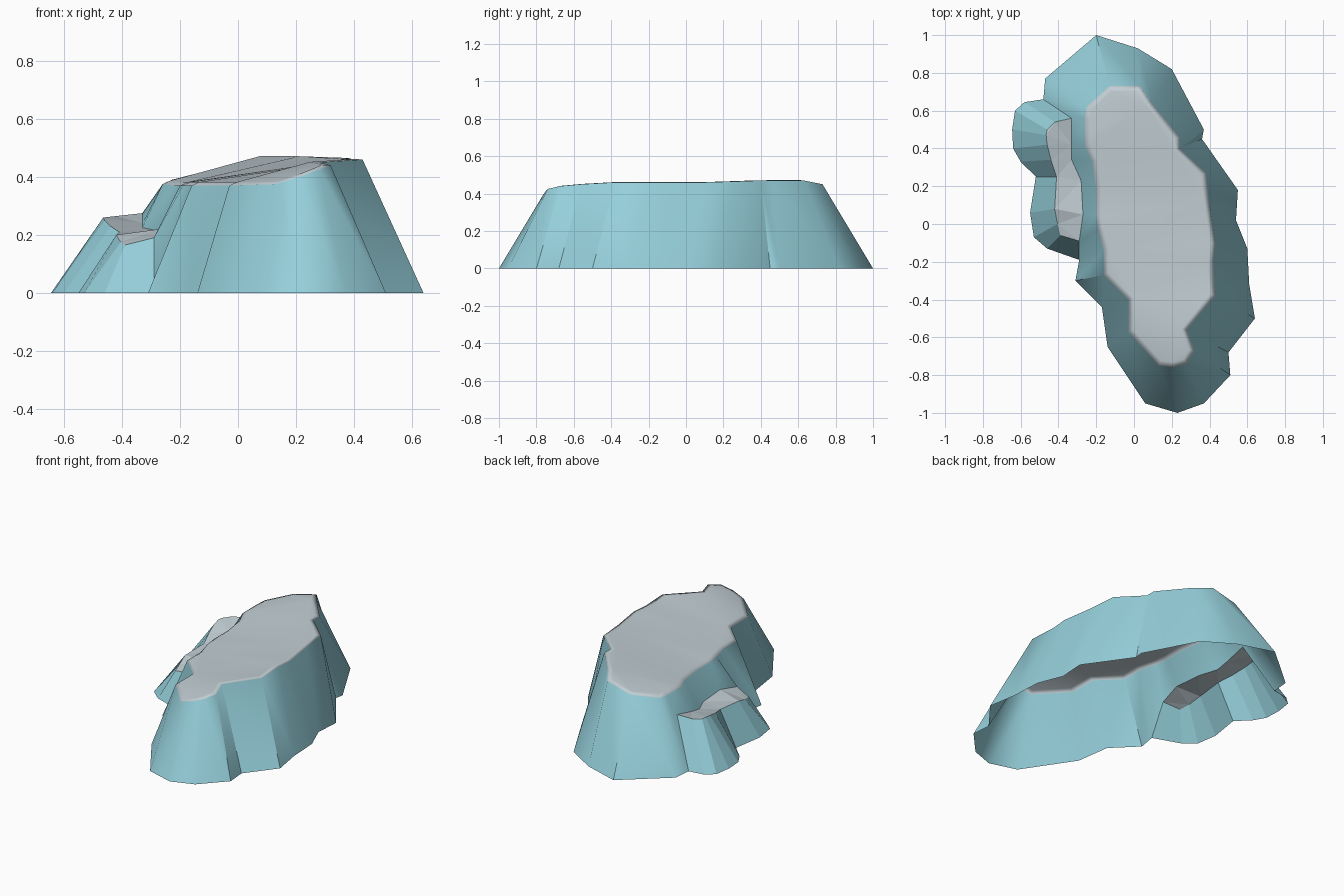
import bpy, bmesh, math

if "Cube" in bpy.data.objects:
    bpy.data.objects.remove(bpy.data.objects["Cube"])


def material(name, rgb):
    m = bpy.data.materials.new(name)
    m.diffuse_color = (*rgb, 1)
    m.use_nodes = True
    m.node_tree.nodes["Principled BSDF"].inputs["Base Color"].default_value = m.diffuse_color
    return m


TEAL = material("teal_cliff", (0.30, 0.62, 0.70))
GREY = material("pale_grey_top", (0.54, 0.62, 0.66))


def rock(name, foot, rim, closed, back_edge=(), rim_band=0):
    """Loft a cliff wall from foot to rim (clockwise from above), then cap it."""
    bm = bmesh.new()
    lo = [bm.verts.new(p) for p in foot]
    hi = [bm.verts.new(p) for p in rim]
    n = len(lo)
    for i in range(n if closed else n - 1):
        j = (i + 1) % n
        bm.faces.new((lo[i], hi[i], hi[j], lo[j]))
    extra = [bm.verts.new(p) for p in back_edge]
    cap = bm.faces.new(list(reversed(hi + extra)))
    cap.material_index = 1
    bm.normal_update()
    if rim_band:
        # soft shaded band along the edge of the plateau
        bmesh.ops.inset_region(bm, faces=[cap], thickness=rim_band, depth=0.007,
                               use_even_offset=False)
        for f in bm.faces:
            f.smooth = True
        bm.normal_update()
        for e in bm.edges:
            walls = all(f.material_index == 0 for f in e.link_faces)
            if walls and len(e.link_faces) == 2 and e.calc_face_angle(0) > math.radians(40):
                e.smooth = False
    bmesh.ops.triangulate(bm, faces=[f for f in bm.faces if len(f.verts) > 4])
    me = bpy.data.meshes.new(name)
    bm.to_mesh(me)
    bm.free()
    me.materials.append(TEAL)
    me.materials.append(GREY)
    ob = bpy.data.objects.new(name, me)
    bpy.context.collection.objects.link(ob)
    if rim_band:
        w = ob.modifiers.new("weighted_normals", "WEIGHTED_NORMAL")
        w.keep_sharp = True
    return ob


# Inner edge of the side ledge, front to back (shared by both parts)
ledge_inner = [(-0.29, -0.09, .19), (-0.27, 0.05, .22), (-0.28, 0.23, .215),
               (-0.33, 0.34, .225), (-0.33, 0.42, .24), (-0.33, 0.56, .275)]

# Main rock: foot outline, rising over the ledge on the left side
ground = [(-0.20, 1.0), (0.02, 0.93), (0.20, 0.82), (0.37, 0.50), (0.36, 0.45),
          (0.55, 0.18), (0.54, 0.02), (0.60, -0.13), (0.61, -0.32), (0.64, -0.50),
          (0.50, -0.68), (0.51, -0.80), (0.37, -0.95), (0.23, -1.0), (0.06, -0.95),
          (-0.14, -0.65), (-0.17, -0.44), (-0.31, -0.30), (-0.29, -0.19)]
foot = ([(x, y, 0) for x, y in ground] + ledge_inner
        + [(-0.48, 0.66, 0), (-0.47, 0.77, 0)])
rim = [(-0.13, 0.73, .41), (0.03, 0.73, .45), (0.10, 0.63, .47), (0.24, 0.46, .47),
       (0.24, 0.40, .47), (0.38, 0.27, .465), (0.40, 0.10, .46), (0.43, -0.10, .46),
       (0.42, -0.20, .46), (0.43, -0.38, .46), (0.28, -0.56, .45), (0.32, -0.67, .44),
       (0.28, -0.74, .425), (0.21, -0.76, .40), (0.13, -0.75, .375), (-0.03, -0.57, .37),
       (-0.03, -0.40, .37), (-0.16, -0.27, .37), (-0.16, -0.14, .37), (-0.19, -0.03, .37),
       (-0.20, 0.05, .37), (-0.20, 0.18, .37), (-0.22, 0.33, .37), (-0.26, 0.42, .375),
       (-0.26, 0.50, .375), (-0.26, 0.56, .375), (-0.25, 0.62, .38)]
rock("main_rock", foot, rim, True, rim_band=0.03)

# Side ledge: low flat-shaded step on the left
ledge_ground = [(-0.29, -0.19), (-0.46, -0.13), (-0.53, -0.07), (-0.55, 0.06),
                (-0.52, 0.25), (-0.60, 0.33), (-0.64, 0.40), (-0.645, 0.50),
                (-0.63, 0.60), (-0.58, 0.645), (-0.48, 0.66)]
ledge_rim = [ledge_inner[0], (-0.39, -0.06, .165), (-0.405, 0.0, .175), (-0.42, 0.08, .20),
             (-0.41, 0.25, .21), (-0.44, 0.34, .23), (-0.46, 0.42, .25),
             (-0.465, 0.47, .26), (-0.46, 0.50, .26), (-0.42, 0.54, .265), ledge_inner[-1]]
rock("side_ledge", [(x, y, 0) for x, y in ledge_ground], ledge_rim, False,
     back_edge=ledge_inner[-2:0:-1])
